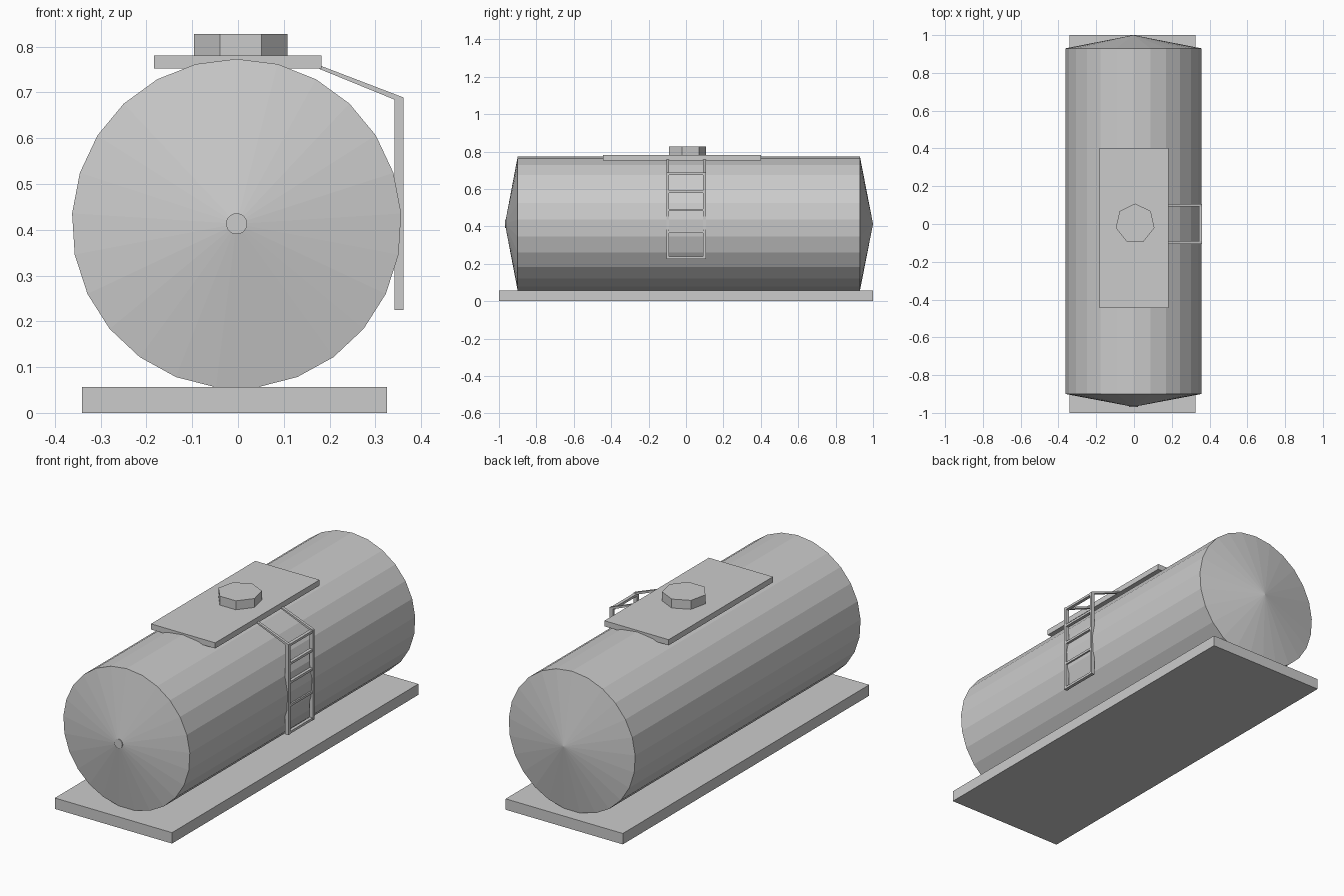
import bpy, bmesh
from math import sin, cos, tau
from mathutils import Vector

if "Cube" in bpy.data.objects:
    bpy.data.objects.remove(bpy.data.objects["Cube"])


def finish(name, bm):
    bmesh.ops.recalc_face_normals(bm, faces=bm.faces)
    mesh = bpy.data.meshes.new(name)
    bm.to_mesh(mesh)
    bm.free()
    obj = bpy.data.objects.new(name, mesh)
    bpy.context.collection.objects.link(obj)
    return obj


def box(name, lo, hi):
    bm = bmesh.new()
    bmesh.ops.create_cube(bm, size=1)
    for v in bm.verts:
        v.co = Vector([(a + b) / 2 + c * (b - a) for a, b, c in zip(lo, hi, v.co)])
    return finish(name, bm)


def prism(name, points, offset):
    """Extrude a closed outline along an offset vector."""
    bm = bmesh.new()
    face = bm.faces.new([bm.verts.new(p) for p in points])
    ext = bmesh.ops.extrude_face_region(bm, geom=[face], use_keep_orig=True)
    verts = [g for g in ext["geom"] if isinstance(g, bmesh.types.BMVert)]
    bmesh.ops.translate(bm, verts=verts, vec=offset)
    return finish(name, bm)


# Tank axis, radius and side count (one corner straight up)
CX, CZ, R, SIDES = -0.003, 0.413, 0.36, 25


def ring(radius, y, n=SIDES):
    return [(CX + radius * sin(tau * i / n), y, CZ + radius * cos(tau * i / n))
            for i in range(n)]


# Tank shell with shallow conical ends
bm = bmesh.new()
front = [bm.verts.new(p) for p in ring(R, -0.90)]
back = [bm.verts.new(p) for p in ring(R, 0.93)]
front_tip = bm.verts.new((CX, -0.968, CZ))
back_tip = bm.verts.new((CX, 1.0, CZ))
for i in range(SIDES):
    j = (i + 1) % SIDES
    bm.faces.new((front[i], front[j], back[j], back[i]))
    bm.faces.new((front[j], front[i], front_tip))
    bm.faces.new((back[i], back[j], back_tip))
finish("tank", bm)

# Small plug at the front tip
prism("front_plug", ring(0.023, -0.968), (0, 0.025, 0))

# Base slab and top walkway
box("base", (-0.341, -1.0, 0), (0.325, 1.0, 0.056))
box("walkway", (-0.183, -0.445, 0.752), (0.182, 0.402, 0.781))

# Seven-sided hatch
prism("hatch", [(0.006 + 0.105 * sin(tau * i / 7), 0.003 + 0.105 * cos(tau * i / 7), 0.775)
                for i in range(7)], (0, 0, 0.052))

# Ladder rails: upright plus sloping arm reaching the walkway
rail = [(0.342, 0.225), (0.361, 0.225), (0.361, 0.689), (0.178, 0.759),
        (0.178, 0.751), (0.342, 0.684)]
for side, y in (("front", -0.105), ("back", 0.092)):
    prism("ladder_rail_" + side, [(x, y, z) for x, z in rail], (0, 0.014, 0))

# Ladder rungs
for i, z in enumerate((0.232, 0.37, 0.488, 0.585, 0.681)):
    box(f"ladder_rung_{i + 1}", (0.343, -0.1, z - 0.006), (0.36, 0.1, z + 0.006))
